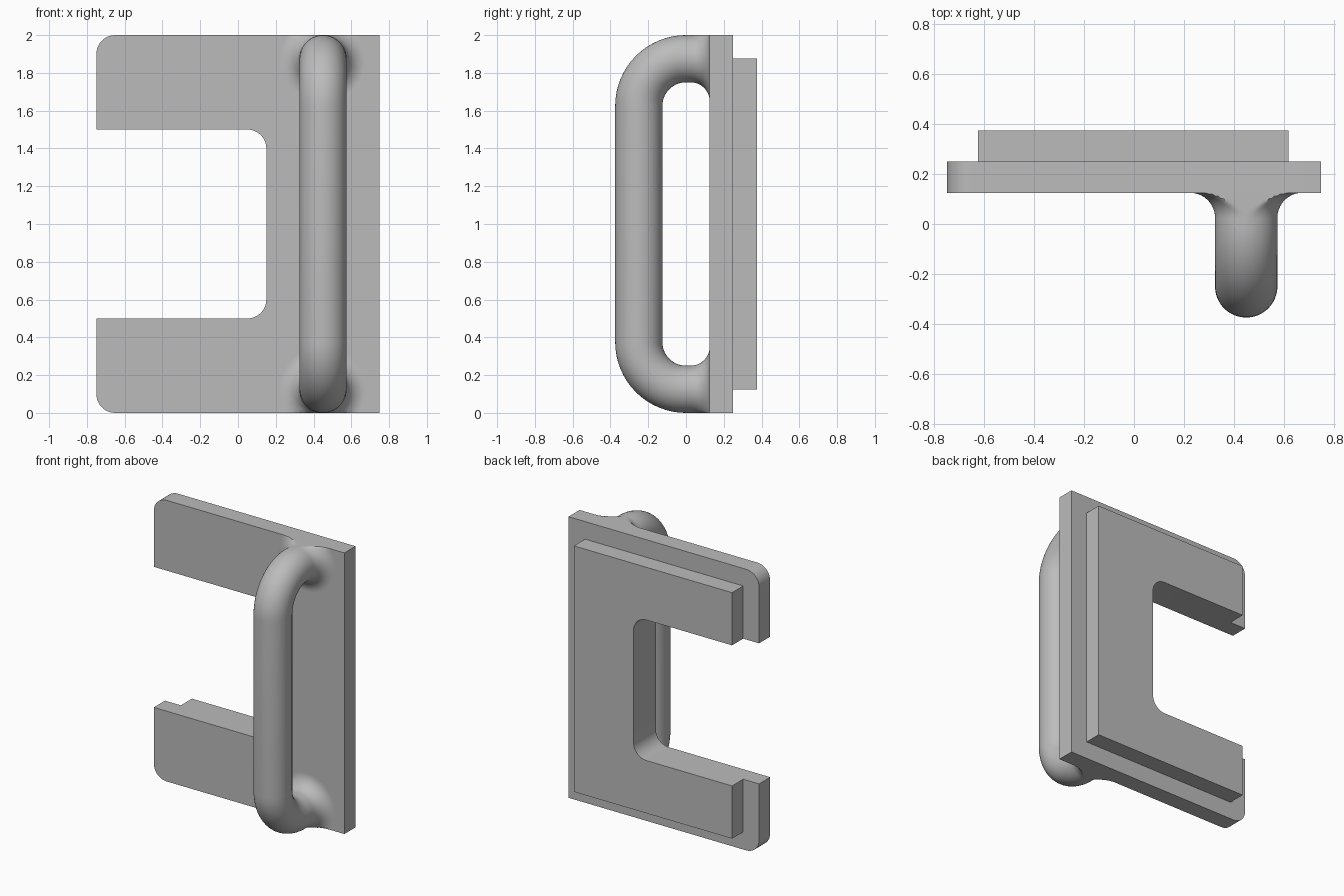
import bpy
import bmesh
from math import sin, cos, pi, radians
from mathutils import Vector

cube = bpy.data.objects.get("Cube")
if cube:
    bpy.data.objects.remove(cube, do_unlink=True)

# Single grey material
GREY = (0.5, 0.5, 0.5, 1.0)
grey = bpy.data.materials.new("plain grey")
grey.use_nodes = True
grey.diffuse_color = GREY
grey.node_tree.nodes["Principled BSDF"].inputs["Base Color"].default_value = GREY


def finish(bm, name):
    """Turn a bmesh into a named, smooth-by-angle object."""
    bmesh.ops.recalc_face_normals(bm, faces=bm.faces)
    mesh = bpy.data.meshes.new(name)
    bm.to_mesh(mesh)
    bm.free()
    mesh.materials.append(grey)
    obj = bpy.data.objects.new(name, mesh)
    bpy.context.collection.objects.link(obj)
    bpy.ops.object.select_all(action='DESELECT')
    obj.select_set(True)
    bpy.context.view_layer.objects.active = obj
    bpy.ops.object.shade_smooth_by_angle(angle=radians(30))
    return obj


def rounded(corners, steps=10):
    """Replace each right-angle corner (x, z, radius) by a quarter arc."""
    points = []
    for i, (x, z, r) in enumerate(corners):
        p = Vector((x, z))
        if r == 0:
            points.append(p)
            continue
        before = (Vector(corners[i - 1][:2]) - p).normalized() * r
        after = (Vector(corners[(i + 1) % len(corners)][:2]) - p).normalized() * r
        for k in range(steps + 1):
            a = k / steps * pi / 2
            points.append(p + before * (1 - sin(a)) + after * (1 - cos(a)))
    return points


def c_plate(name, left, right, margin, outer_radius, y0, y1):
    """C-shaped slab with its notch open towards -x."""
    top, bottom = 2 - margin, margin
    corners = [(right, bottom, 0), (right, top, 0), (left, top, outer_radius),
               (left, 1.5, 0), (0.15, 1.5, 0.1), (0.15, 0.5, 0.1),
               (left, 0.5, 0), (left, bottom, outer_radius)]
    bm = bmesh.new()
    face = bm.faces.new([bm.verts.new((p.x, y0, p.y)) for p in rounded(corners)])
    ext = bmesh.ops.extrude_face_region(bm, geom=[face], use_keep_orig=True)
    moved = [v for v in ext["geom"] if isinstance(v, bmesh.types.BMVert)]
    bmesh.ops.translate(bm, verts=moved, vec=(0, y1 - y0, 0))
    return finish(bm, name)


# Front plate and the smaller raised plate behind it
c_plate("front_plate", -0.75, 0.75, 0, 0.1, 0.125, 0.25)
c_plate("back_plate", -0.625, 0.62, 0.125, 0, 0.25, 0.375)


# Handle: tube swept along a bow, flaring into the plate at both ends
RADIUS, BEND, FLARE, SIDES, STEPS = 0.125, 0.25, 0.1, 64, 16

upper = []  # (y, z, outward y, outward z, radius) from plate to grip
for k in range(STEPS, 0, -1):
    a = k / STEPS * pi / 2
    upper.append((0.125 - FLARE * (1 - sin(a)), 1.875, 0, 1,
                  RADIUS + FLARE * (1 - cos(a))))
upper.append((0.025, 1.875, 0, 1, RADIUS))
for k in range(STEPS + 1):
    a = k / STEPS * pi / 2
    upper.append((-BEND * sin(a), 1.625 + BEND * cos(a), -sin(a), cos(a), RADIUS))
lower = [(y, 2 - z, ny, -nz, r) for y, z, ny, nz, r in reversed(upper)]

bm = bmesh.new()
rings = []
for y, z, ny, nz, r in upper + lower:
    ring = []
    for s in range(SIDES):
        t = 2 * pi * s / SIDES
        # The flare is trimmed flush with the plate's top and bottom edges
        height = min(2.0, max(0.0, z + nz * r * sin(t)))
        ring.append(bm.verts.new((0.45 + r * cos(t), y + ny * r * sin(t), height)))
    rings.append(ring)
for a, b in zip(rings, rings[1:]):
    for s in range(SIDES):
        n = (s + 1) % SIDES
        bm.faces.new((a[s], a[n], b[n], b[s]))
bm.faces.new(rings[0])
bm.faces.new(rings[-1])
finish(bm, "handle")
